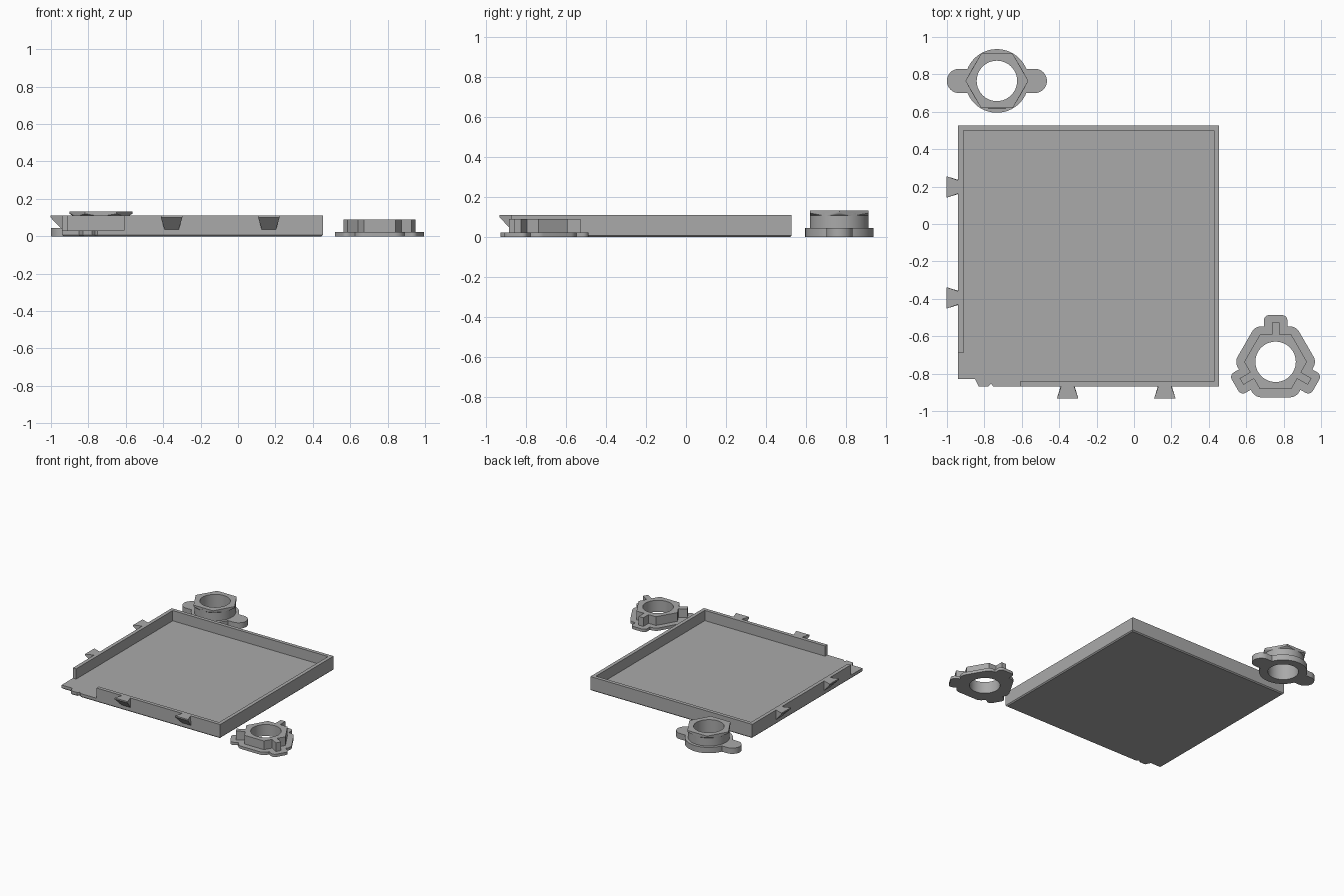
import bpy, bmesh
from math import sin, cos, pi, radians
from mathutils import Matrix, Vector

if "Cube" in bpy.data.objects:
    bpy.data.objects.remove(bpy.data.objects["Cube"])

grey = bpy.data.materials.new("matte grey")
grey.use_nodes = True
grey.diffuse_color = (0.4, 0.4, 0.4, 1)
grey.node_tree.nodes["Principled BSDF"].inputs["Base Color"].default_value = (0.4, 0.4, 0.4, 1)


def finish(name, bm):
    bmesh.ops.recalc_face_normals(bm, faces=bm.faces)
    mesh = bpy.data.meshes.new(name)
    bm.to_mesh(mesh)
    bm.free()
    mesh.materials.append(grey)
    ob = bpy.data.objects.new(name, mesh)
    bpy.context.collection.objects.link(ob)
    return ob


def prism(name, pts, z0, z1, foot=0.0, round_sides=0.0):
    """Extrude an outline; optionally chamfer the foot or round the upright edges."""
    bm = bmesh.new()
    face = bm.faces.new([bm.verts.new((x, y, z0)) for x, y in pts])
    top = bmesh.ops.extrude_face_region(bm, geom=[face], use_keep_orig=True)["geom"]
    bmesh.ops.translate(bm, verts=[v for v in top if isinstance(v, bmesh.types.BMVert)],
                        vec=(0, 0, z1 - z0))
    bmesh.ops.recalc_face_normals(bm, faces=bm.faces)
    if round_sides:
        upright = [e for e in bm.edges if abs(e.verts[0].co.z - e.verts[1].co.z) > 1e-5]
        bmesh.ops.bevel(bm, geom=upright, offset=round_sides, segments=5, profile=0.5, affect="EDGES")
    if foot:
        low = [e for e in bm.edges if all(abs(v.co.z - z0) < 1e-6 for v in e.verts)]
        bmesh.ops.bevel(bm, geom=low, offset=foot, segments=1, affect="EDGES")
    return finish(name, bm)


def ring(n, r):
    return [(r * cos(2 * pi * i / n), r * sin(2 * pi * i / n)) for i in range(n)]


def rect(x0, x1, y0, y1):
    return [(x0, y0), (x1, y0), (x1, y1), (x0, y1)]


def combine(target, other, operation):
    mod = target.modifiers.new("combine", "BOOLEAN")
    mod.operation, mod.object, mod.solver = operation, other, "EXACT"
    bpy.context.view_layer.objects.active = target
    bpy.ops.object.modifier_apply(modifier=mod.name)
    bpy.data.objects.remove(other)


def spin(ob, degrees):
    ob.data.transform(Matrix.Rotation(radians(degrees), 4, "Z"))
    return ob


def bore_and_place(parts, center):
    """Cut the round hole through each part, then move it to its spot."""
    for ob in parts:
        combine(ob, prism("bore_cutter", ring(64, 0.108), -0.1, 0.3), "DIFFERENCE")
        ob.data.transform(Matrix.Translation((*center, 0)))
        bpy.ops.object.select_all(action="DESELECT")
        ob.select_set(True)
        bpy.context.view_layer.objects.active = ob
        bpy.ops.object.shade_smooth_by_angle(angle=radians(25))


# Tray floor, with the small notches at the open corner
L, R, F, B, T = -0.94, 0.455, -0.87, 0.527, 0.028
FLOOR, RIM = 0.03, 0.11
prism("tray_floor", [(L, -0.83), (-0.85, -0.83), (-0.83, F), (-0.78, F), (-0.765, -0.855),
                     (-0.75, F), (R, F), (R, B), (L, B)], 0, FLOOR, foot=0.008)

# Tray wall, open at the front right corner
prism("tray_wall", [(L, -0.69), (L, B), (R, B), (R, F), (-0.61, F), (-0.61, F + T),
                    (R - T, F + T), (R - T, B - T), (L + T, B - T), (L + T, -0.69)], FLOOR - 0.005, RIM)


# Dovetail clips, tapered underneath, pointing to -y before turning
def clip(name, x, y, turn):
    bm = bmesh.new()
    for s in (-1, 1):
        for co in ((s * 0.034, 0.004, RIM), (s * 0.057, -0.062, RIM),
                   (s * 0.057, -0.062, RIM - 0.01), (s * 0.038, 0, 0.036), (s * 0.034, 0.004, 0.036)):
            bm.verts.new(co)
    bmesh.ops.convex_hull(bm, input=bm.verts)
    bmesh.ops.dissolve_limit(bm, angle_limit=0.01, verts=bm.verts, edges=bm.edges)
    ob = spin(finish(name, bm), turn)
    ob.data.transform(Matrix.Translation((x, y, 0)))


for i, x in enumerate((-0.355, 0.165)):
    clip(f"front_clip_{i + 1}", x, F, 0)
for i, y in enumerate((0.198, -0.395)):
    clip(f"right_clip_{i + 1}", L, y, -90)

# Two-eared collar: flange with ears, round neck, flared hexagonal lip
flange = prism("eared_flange", ring(64, 0.17), 0, 0.045)
ear = [(0.2025 + 0.065 * cos(a), 0.065 * sin(a)) for a in [pi * (i / 16 - 0.5) for i in range(17)]]
for turn in (0, 180):
    combine(flange, spin(prism("ear", [(0.12, -0.065)] + ear + [(0.12, 0.065)], 0, 0.045), turn), "UNION")
neck = prism("round_neck", ring(64, 0.147), 0.04, 0.12)
bm = bmesh.new()
for r, z, n in ((0.147, 0.108, 64), (0.168, 0.12, 6), (0.168, 0.132, 6)):
    for x, y in ring(n, r):
        bm.verts.new((x, y, z))
hull = bmesh.ops.convex_hull(bm, input=bm.verts)
bmesh.ops.dissolve_limit(bm, angle_limit=0.01, verts=bm.verts, edges=bm.edges)
lip = finish("hexagonal_lip", bm)
bore_and_place([flange, neck, lip], (-0.733, 0.765))

# Three-lobed collar: thin lobed flange and hexagonal neck with three keys
base = prism("lobed_flange", ring(6, 0.219), 0, 0.022, round_sides=0.03)
hexagon = prism("hexagonal_neck", ring(6, 0.168), 0.015, 0.09)
for turn in (0, 120, 240):
    lobe = prism("lobe", rect(-0.063, 0.063, 0.13, 0.25), 0, 0.022, round_sides=0.028)
    combine(base, spin(lobe, turn), "UNION")
    key = prism("key", rect(-0.02, 0.02, 0.125, 0.21), 0.015, 0.09)
    combine(hexagon, spin(key, turn), "UNION")
bore_and_place([base, hexagon], (0.757, -0.737))
